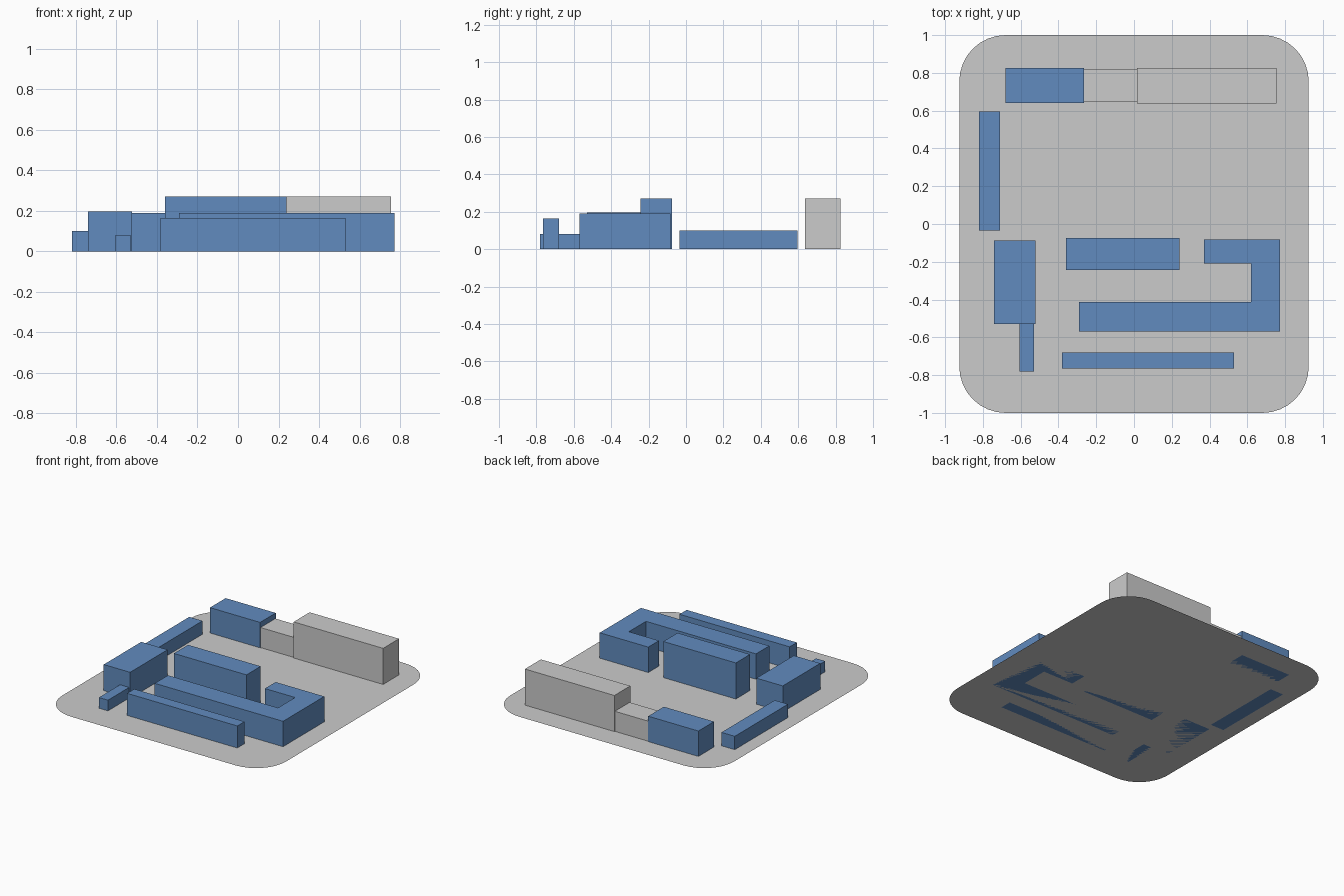
import bpy, bmesh
from math import cos, sin, pi

if "Cube" in bpy.data.objects:
    bpy.data.objects.remove(bpy.data.objects["Cube"])

blue = bpy.data.materials.new("blue")
blue.diffuse_color = (0.12, 0.26, 0.52, 1)
blue.use_nodes = True
blue.node_tree.nodes["Principled BSDF"].inputs["Base Color"].default_value = blue.diffuse_color


def extrude_outline(name, points, z, height=0, material=None):
    """Flat outline, raised to a closed solid when a height is given."""
    bm = bmesh.new()
    face = bm.faces.new([bm.verts.new((x, y, z)) for x, y in points])
    if height:
        result = bmesh.ops.extrude_face_region(bm, geom=[face], use_keep_orig=True)
        top = [v for v in result["geom"] if isinstance(v, bmesh.types.BMVert)]
        bmesh.ops.translate(bm, verts=top, vec=(0, 0, height))
        bmesh.ops.recalc_face_normals(bm, faces=bm.faces)
    mesh = bpy.data.meshes.new(name)
    bm.to_mesh(mesh)
    bm.free()
    obj = bpy.data.objects.new(name, mesh)
    bpy.context.collection.objects.link(obj)
    if material:
        mesh.materials.append(material)
    return obj


def rounded_rect(x0, x1, y0, y1, r, steps):
    """Counter-clockwise rounded rectangle outline."""
    centres = [(x1 - r, y1 - r), (x0 + r, y1 - r), (x0 + r, y0 + r), (x1 - r, y0 + r)]
    points = []
    for q, (cx, cy) in enumerate(centres):
        for i in range(steps + 1):
            a = (q + i / steps) * pi / 2
            p = (cx + r * cos(a), cy + r * sin(a))
            if not points or abs(p[0] - points[-1][0]) + abs(p[1] - points[-1][1]) > 1e-4:
                points.append(p)
    if abs(points[0][0] - points[-1][0]) + abs(points[0][1] - points[-1][1]) < 1e-4:
        points.pop()
    return points


# Rounded site and the sports track lying flat on it
extrude_outline("site_ground", rounded_rect(-0.925, 0.925, -1, 1, 0.245, 8), 0)
extrude_outline("sports_track", rounded_rect(-0.52, 0.63, 0.09, 0.515, 0.2125, 12), 0.0005)

# Rectangular buildings: x0, x1, y0, y1, height, material
blocks = {
    "back_left_building": (-0.68, -0.265, 0.64, 0.825, 0.19, blue),
    "back_link_building": (-0.265, 0.015, 0.645, 0.82, 0.15, None),
    "back_tall_building": (0.015, 0.755, 0.637, 0.825, 0.27, None),
    "left_long_building": (-0.82, -0.71, -0.035, 0.595, 0.10, blue),
    "left_wide_building": (-0.74, -0.522, -0.53, -0.087, 0.195, blue),
    "left_annex": (-0.605, -0.53, -0.78, -0.53, 0.08, blue),
    "central_tall_building": (-0.36, 0.24, -0.243, -0.075, 0.27, blue),
    "front_long_building": (-0.382, 0.53, -0.765, -0.68, 0.165, blue),
}
for name, (x0, x1, y0, y1, h, mat) in blocks.items():
    extrude_outline(name, [(x0, y0), (x1, y0), (x1, y1), (x0, y1)], 0, h, mat)

# Hook-shaped building
hook = [(0.37, -0.083), (0.37, -0.21), (0.62, -0.21), (0.62, -0.413),
        (-0.29, -0.413), (-0.29, -0.57), (0.772, -0.57), (0.772, -0.083)]
extrude_outline("hook_building", hook, 0, 0.19, blue)
